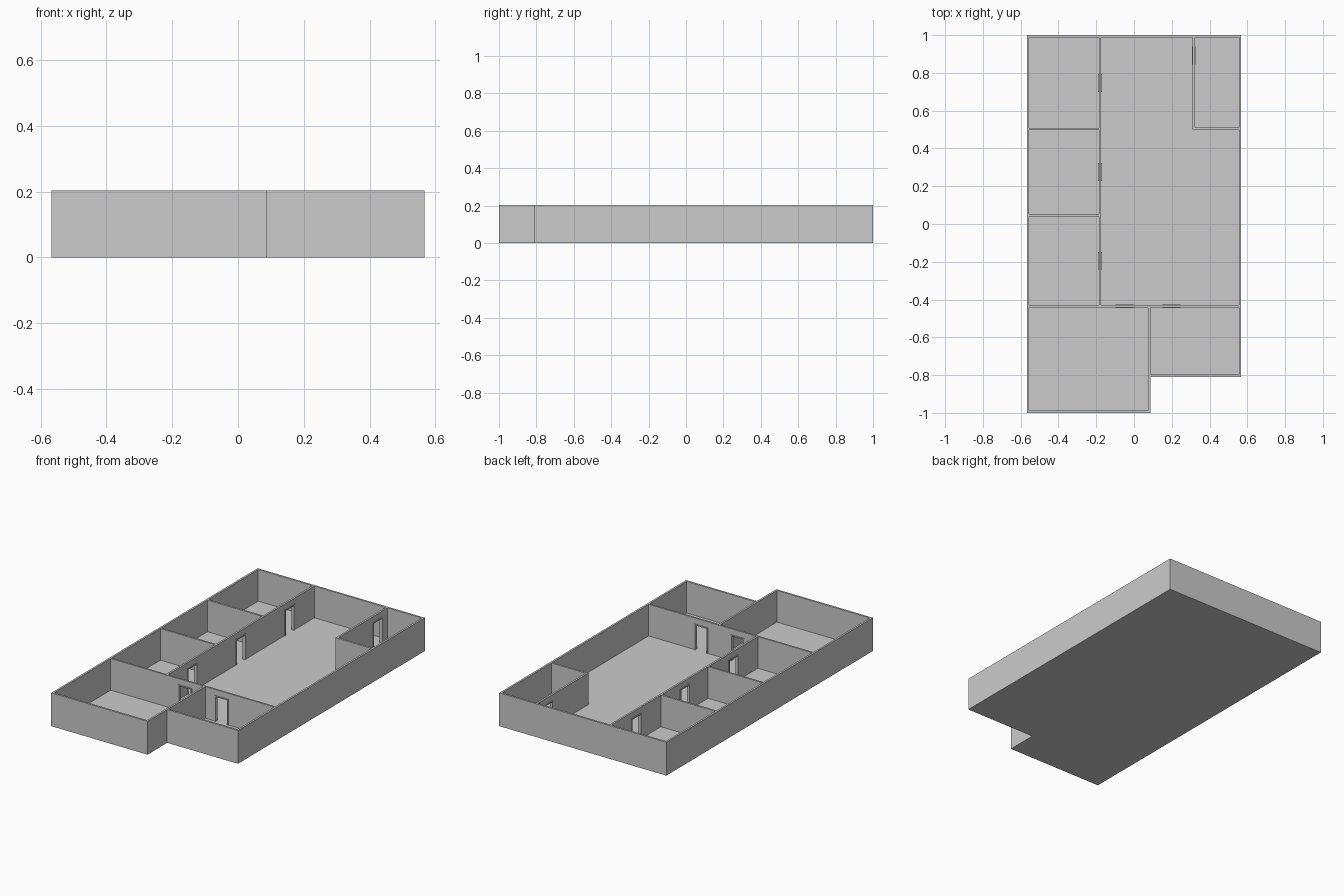
import bpy, bmesh
from mathutils import Matrix, Vector

if "Cube" in bpy.data.objects:
    bpy.data.objects.remove(bpy.data.objects["Cube"])

H = 0.204       # wall height
F = 0.01        # floor slab thickness
DOOR_W, DOOR_H, JAMB, DEPTH = 0.094, 0.158, 0.007, 0.019


def make_object(name, bm):
    bmesh.ops.recalc_face_normals(bm, faces=bm.faces)
    me = bpy.data.meshes.new(name)
    bm.to_mesh(me)
    bm.free()
    ob = bpy.data.objects.new(name, me)
    bpy.context.collection.objects.link(ob)
    return ob


def extrude(bm, pts, vec):
    face = bm.faces.new([bm.verts.new(p) for p in pts])
    out = bmesh.ops.extrude_face_region(bm, geom=[face])
    bmesh.ops.translate(bm, vec=vec,
                        verts=[v for v in out["geom"] if isinstance(v, bmesh.types.BMVert)])


def box(bm, x0, x1, y0, y1, z0, z1):
    extrude(bm, [(x0, y0, z0), (x1, y0, z0), (x1, y1, z0), (x0, y1, z0)], (0, 0, z1 - z0))


def cut(target, cutter):
    mod = target.modifiers.new(cutter.name, 'BOOLEAN')
    mod.operation = 'DIFFERENCE'
    mod.solver = 'EXACT'
    mod.object = cutter
    cutter.hide_render = True
    cutter.hide_set(True)


# Solid footprint with the front-right step
bm = bmesh.new()
outline = [(-0.567, -1), (0.087, -1), (0.087, -0.81), (0.567, -0.81), (0.567, 1), (-0.567, 1)]
extrude(bm, [(x, y, 0) for x, y in outline], (0, 0, H))
shell = make_object("house_shell", bm)

# Rooms carved down to the floor: x0, x1, y0, y1
rooms = [
    (-0.555, -0.186, 0.509, 0.988),
    (-0.555, -0.186, 0.052, 0.497),
    (-0.555, -0.186, -0.43, 0.041),
    (-0.555, 0.075, -0.988, -0.441),
    (0.087, 0.555, -0.798, -0.441),
]
bm = bmesh.new()
for r in rooms:
    box(bm, *r, F, H + 0.1)
box(bm, 0.323, 0.555, 0.512, 0.988, F, H + 0.1)      # closet
# Main hall wraps around the closet
hall = [(-0.174, -0.43), (0.555, -0.43), (0.555, 0.5), (0.311, 0.5), (0.311, 0.988), (-0.174, 0.988)]
extrude(bm, [(x, y, F) for x, y in hall], (0, 0, H + 0.1 - F))
cut(shell, make_object("room_cutter", bm))

# Doors: centre x, centre y, wall runs along y
doors = [
    (-0.18, 0.747, True), (-0.18, 0.275, True), (-0.18, -0.195, True),
    (0.317, 0.892, True), (-0.05, -0.4355, False), (0.198, -0.4355, False),
]
bm = bmesh.new()
for x, y, along_y in doors:
    a, b = (0.03, DOOR_W / 2) if along_y else (DOOR_W / 2, 0.03)
    box(bm, x - a, x + a, y - b, y + b, F, DOOR_H + F)
cut(shell, make_object("doorway_cutter", bm))

# Door frames: U profile slightly proud of the wall
w, h = DOOR_W / 2, DOOR_H
profile = [(-w, 0), (-w, h), (w, h), (w, 0), (w - JAMB, 0), (w - JAMB, h - JAMB),
           (-w + JAMB, h - JAMB), (-w + JAMB, 0)]
for i, (x, y, along_y) in enumerate(doors):
    bm = bmesh.new()
    extrude(bm, [(px, -DEPTH / 2, pz) for px, pz in profile], (0, DEPTH, 0))
    if along_y:
        bmesh.ops.rotate(bm, verts=bm.verts, matrix=Matrix.Rotation(1.5707963, 3, 'Z'))
    frame = make_object(f"door_frame_{i + 1}", bm)
    frame.location = Vector((x, y, F))
